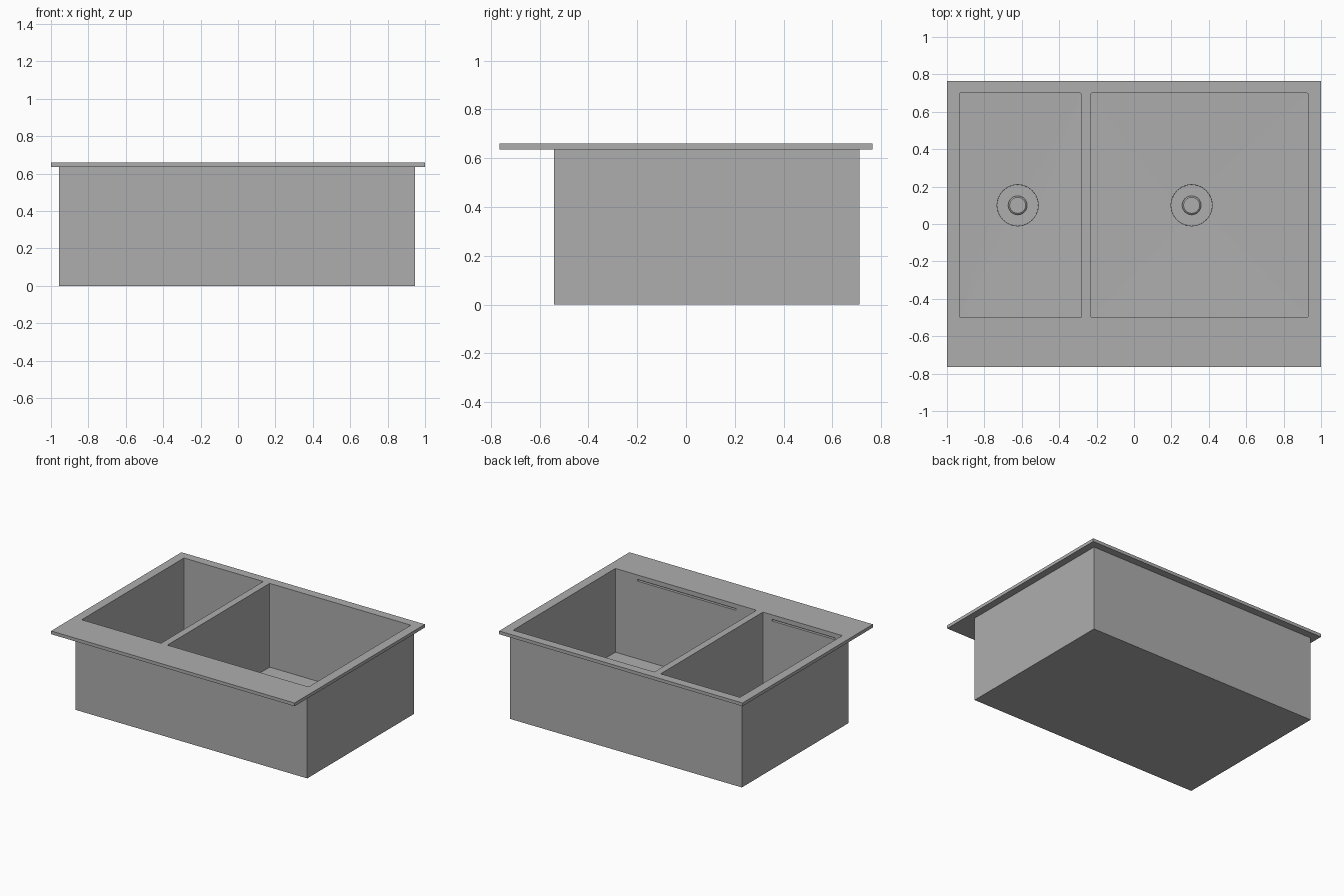
import bpy, bmesh, math

if "Cube" in bpy.data.objects:
    bpy.data.objects.remove(bpy.data.objects["Cube"])

steel = bpy.data.materials.new("grey steel")
steel.diffuse_color = (0.42, 0.42, 0.42, 1)
steel.use_nodes = True
steel.node_tree.nodes["Principled BSDF"].inputs["Base Color"].default_value = steel.diffuse_color

FLOOR, DRAIN_Z, TOP = 0.038, 0.030, 0.66
DRAIN_R, SIDES = 0.113, 24


def finish(name, bm):
    bmesh.ops.recalc_face_normals(bm, faces=bm.faces[:])
    mesh = bpy.data.meshes.new(name)
    bm.to_mesh(mesh)
    bm.free()
    mesh.materials.append(steel)
    ob = bpy.data.objects.new(name, mesh)
    bpy.context.collection.objects.link(ob)
    return ob


def box(name, x0, x1, y0, y1, z0, z1):
    bm = bmesh.new()
    bmesh.ops.create_cube(bm, size=1)
    for v in bm.verts:
        v.co = (x1 if v.co.x > 0 else x0, y1 if v.co.y > 0 else y0,
                z1 if v.co.z > 0 else z0)
    return finish(name, bm)


def ring(cx, cy, r, z):
    return [(cx + r * math.cos(math.tau * i / SIDES),
             cy + r * math.sin(math.tau * i / SIDES), z) for i in range(SIDES)]


def lathe(name, cx, cy, profile):
    # closed stack of rings from (radius, height) pairs
    bm = bmesh.new()
    loops = [[bm.verts.new(p) for p in ring(cx, cy, r, z)] for r, z in profile]
    for a, b in zip(loops, loops[1:]):
        for i in range(SIDES):
            j = (i + 1) % SIDES
            bm.faces.new((a[i], a[j], b[j], b[i]))
    bm.faces.new(loops[0])
    bm.faces.new(loops[-1])
    return finish(name, bm)


def bowl_cutter(x0, x1, y0, y1, cx, cy):
    # box with tiny rounded corners and a floor falling towards the drain
    bm = bmesh.new()
    r = 0.006
    for z in (FLOOR, 0.8):
        for x, sx in ((x0, 1), (x1, -1)):
            for y, sy in ((y0, 1), (y1, -1)):
                for dx, dy in ((r, 0), (0.3 * r, 0.3 * r), (0, r)):
                    bm.verts.new((x + sx * dx, y + sy * dy, z))
    for p in ring(cx, cy, DRAIN_R + 0.002, DRAIN_Z):
        bm.verts.new(p)
    bmesh.ops.convex_hull(bm, input=bm.verts[:])
    return finish("bowl_cutter", bm)


def boolean(target, tool, op):
    mod = target.modifiers.new(op, 'BOOLEAN')
    mod.operation, mod.solver, mod.object = op, 'EXACT', tool
    bpy.context.view_layer.update()
    dg = bpy.context.evaluated_depsgraph_get()
    mesh = bpy.data.meshes.new_from_object(target.evaluated_get(dg))
    target.modifiers.clear()
    target.data = mesh
    bpy.data.objects.remove(tool)


# body with the overhanging rim
sink = box("sink_body", -0.956, 0.947, -0.54, 0.71, 0, 0.65)
boolean(sink, box("rim", -1, 1, -0.765, 0.765, 0.636, TOP), 'UNION')

# bowls: x range, drain centre, overflow slot range
bowls = [("left", -0.934, -0.282, -0.622, -0.873, -0.357),
         ("right", -0.23, 0.93, 0.308, -0.06, 0.75)]
for side, x0, x1, cx, s0, s1 in bowls:
    boolean(sink, bowl_cutter(x0, x1, -0.5, 0.7, cx, 0.1), 'DIFFERENCE')
    # drain recess and overflow slot in the front wall
    boolean(sink, lathe("drain_cutter", cx, 0.1,
                        [(DRAIN_R - 0.003, 0.014), (DRAIN_R, 0.1)]), 'DIFFERENCE')
    boolean(sink, box("slot_cutter", s0, s1, -0.52, -0.45, 0.614, 0.626), 'DIFFERENCE')
    # strainer knob
    lathe(side + "_drain_knob", cx, 0.1,
          [(0.051, 0.012), (0.051, 0.024), (0.043, 0.030), (0.043, 0.026)])
